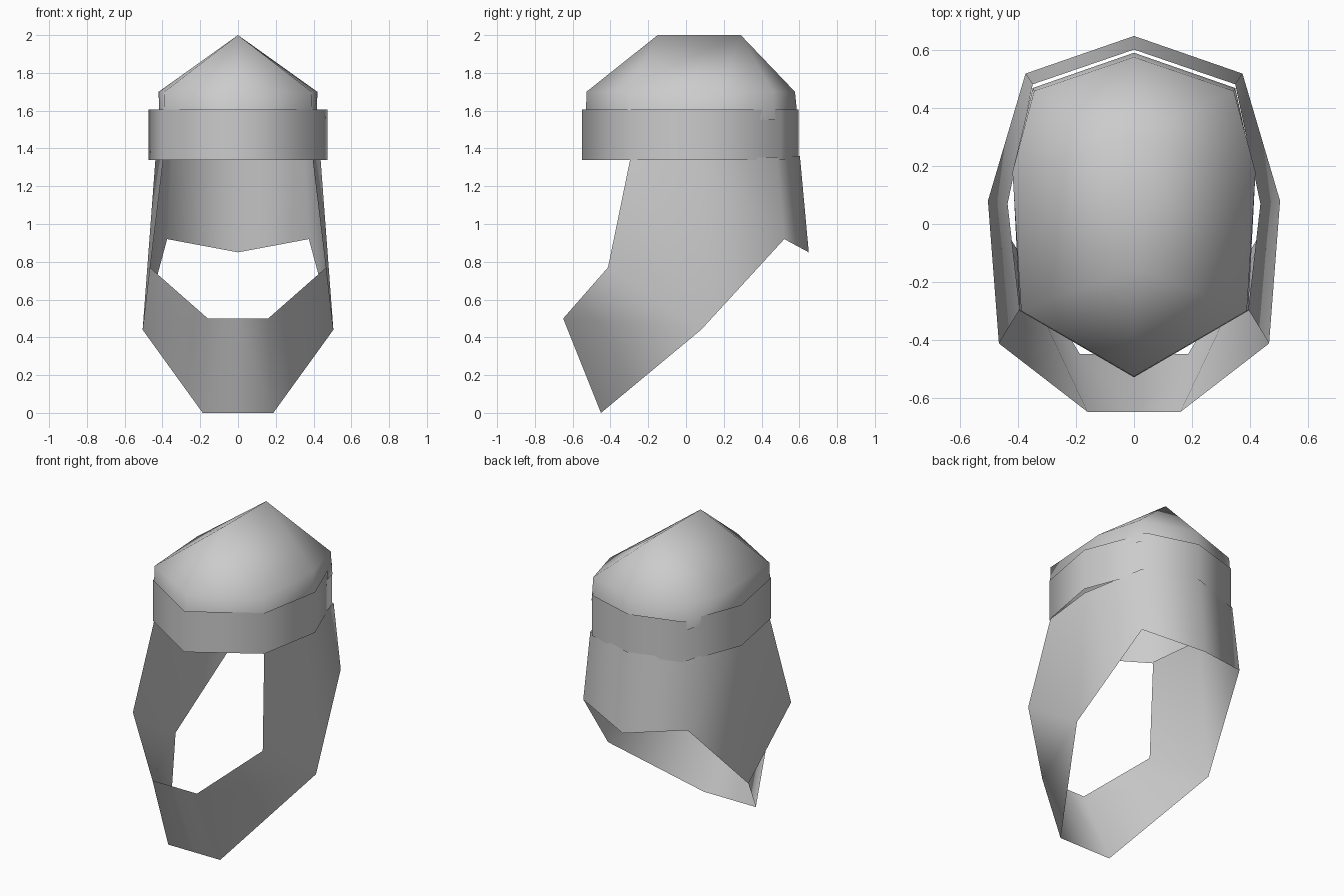
import bpy

cube = bpy.data.objects.get("Cube")
if cube:
    bpy.data.objects.remove(cube, do_unlink=True)

# One plain steel colour
steel = bpy.data.materials.new("grey steel")
steel.use_nodes = True
COLOUR = (0.6, 0.6, 0.6, 1)
steel.diffuse_color = COLOUR
steel.node_tree.nodes["Principled BSDF"].inputs["Base Color"].default_value = COLOUR


def sheet(name, verts, faces):
    """Make a smooth open sheet from points and faces."""
    mesh = bpy.data.meshes.new(name)
    mesh.from_pydata(verts, [], faces)
    mesh.materials.append(steel)
    mesh.shade_smooth()
    mesh.update()
    obj = bpy.data.objects.new(name, mesh)
    bpy.context.collection.objects.link(obj)
    return obj


def mirrored(name, points, half_faces):
    """Build the left half from named points and mirror it across x = 0."""
    keys = list(points)
    faces = [[keys.index(k) for k in f.split()] for f in half_faces]
    obj = sheet(name, list(points.values()), faces)
    mod = obj.modifiers.new("mirror", "MIRROR")
    mod.use_clip = True
    mod.merge_threshold = 0.001
    return obj


def ring(half, z):
    """Complete a half outline, running front to back, into a closed ring."""
    full = half + [(-x, y) for x, y in half[-2:0:-1]]
    return [(x, y, z) for x, y in full]


def wall(a, b, n):
    """Quads joining two rings of n points that start at indices a and b."""
    return [(a + i, a + (i + 1) % n, b + (i + 1) % n, b + i) for i in range(n)]


# Cap: short wall rising to a ridge along the middle
rim = [(0, -0.53), (0.395, -0.3), (0.418, 0.16), (0.35, 0.47), (0, 0.592)]
shoulder = [(0, -0.527), (0.39, -0.3), (0.42, 0.18), (0.345, 0.46), (0, 0.577)]
verts = ring(rim, 1.55) + ring(shoulder, 1.7) + [(0, -0.15, 2), (0, 0.29, 2)]
front, back = 16, 17
faces = wall(0, 8, 8) + [
    (8, 9, front), (9, 10, back, front), (10, 11, back), (11, 12, back),
    (12, 13, back), (13, 14, back), (14, 15, front, back), (15, 8, front)]
sheet("cap", verts, faces)

# Brow band: upright open hoop
hoop = [(0, -0.55), (0.4, -0.3), (0.475, 0.11), (0.325, 0.5), (0, 0.595)]
sheet("brow_band", ring(hoop, 1.34) + ring(hoop, 1.605), wall(0, 8, 8))

# Neck, cheek and chin guard: one sheet wrapped around the face opening
guard = {
    "nape_top": (0, 0.603, 1.36), "nape_low": (0, 0.65, 0.85),
    "rear_top": (0.35, 0.483, 1.355), "rear_low": (0.375, 0.52, 0.92),
    "side_top": (0.437, 0.07, 1.345), "side_low": (0.505, 0.08, 0.44),
    "cheek_top": (0.395, -0.295, 1.345), "cheek_low": (0.467, -0.413, 0.77),
    "chin_top": (0.16, -0.65, 0.5), "chin_low": (0.187, -0.45, 0),
    "mid_top": (0, -0.65, 0.5), "mid_low": (0, -0.45, 0),
}
mirrored("neck_and_chin_guard", guard, [
    "nape_low rear_low rear_top nape_top",
    "rear_low side_low side_top rear_top",
    "side_low cheek_low cheek_top side_top",
    "side_low chin_low chin_top cheek_low",
    "chin_low mid_low mid_top chin_top",
])
